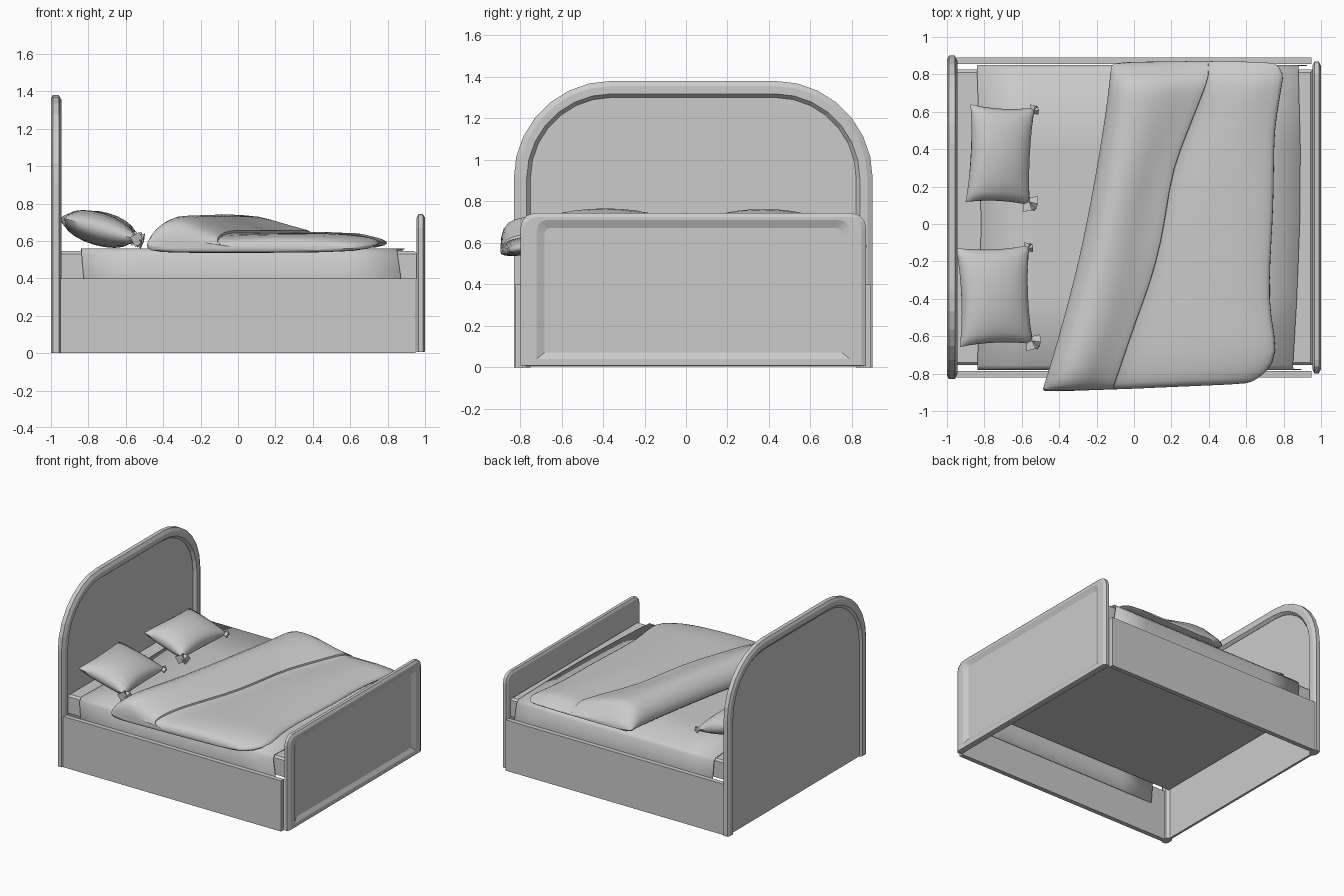
import bpy, bmesh, math
from mathutils import Vector, Matrix

if "Cube" in bpy.data.objects:
    bpy.data.objects.remove(bpy.data.objects["Cube"])

CY = 0.035  # middle of the bed frame in y


def finish(name, bm, smooth=None, subdiv=0):
    bmesh.ops.recalc_face_normals(bm, faces=bm.faces)
    me = bpy.data.meshes.new(name)
    bm.to_mesh(me)
    bm.free()
    ob = bpy.data.objects.new(name, me)
    bpy.context.collection.objects.link(ob)
    if subdiv:
        m = ob.modifiers.new("subdiv", 'SUBSURF')
        m.levels = m.render_levels = subdiv
    if smooth:
        bpy.context.view_layer.objects.active = ob
        ob.select_set(True)
        bpy.ops.object.shade_smooth_by_angle(angle=math.radians(smooth))
        ob.select_set(False)
    return ob


def loft(bm, rings, caps=True):
    vs = [[bm.verts.new(p) for p in r] for r in rings]
    n = len(vs[0])
    for a, b in zip(vs, vs[1:] if caps else vs[1:] + vs[:1]):
        for i in range(n):
            j = (i + 1) % n
            bm.faces.new((a[i], a[j], b[j], b[i]))
    if caps:
        bm.faces.new(vs[0])
        bm.faces.new(vs[-1])


def box(name, x0, x1, y0, y1, z0, z1, bevel=0):
    bm = bmesh.new()
    bmesh.ops.create_cube(bm, size=1)
    for v in bm.verts:
        v.co = Vector(((x0 + x1) / 2 + v.co.x * (x1 - x0),
                       (y0 + y1) / 2 + v.co.y * (y1 - y0),
                       (z0 + z1) / 2 + v.co.z * (z1 - z0)))
    if bevel:
        top = [e for e in bm.edges if all(v.co.z > z1 - 1e-4 for v in e.verts)]
        bmesh.ops.bevel(bm, geom=top, offset=bevel, segments=1, affect='EDGES')
    return finish(name, bm)


def arch(x, hw, z0, z1, r, seg):
    """Arched outline, from bottom +y over the top to bottom -y."""
    pts = [(x, CY + hw, z0)]
    for s in (1, -1):
        for i in range(seg + 1):
            a = math.pi / 2 * (i if s > 0 else seg - i) / seg
            pts.append((x, CY + s * (hw - r + r * math.cos(a)), z1 - r + r * math.sin(a)))
    return pts + [(x, CY - hw, z0)]


def board(name, rings, seg):
    bm = bmesh.new()
    loft(bm, [arch(*r, seg) for r in rings])
    return finish(name, bm)


def lerp_table(t, tab):
    for (a, va), (b, vb) in zip(tab, tab[1:]):
        if t <= b:
            return va + (vb - va) * max(0, (t - a) / (b - a))
    return tab[-1][1]


# headboard rim: a moulding profile (x, inset) swept over the arch
MOULDING = [(-1.0, 0.06), (-1.0, 0.02), (-0.99, 0.0), (-0.958, 0.0), (-0.945, 0.025),
            (-0.945, 0.062), (-0.966, 0.08), (-0.986, 0.08)]
paths = [arch(x, 0.865 - d, 0, 1.38 - d, 0.47 - d, 7) for x, d in MOULDING]
bm = bmesh.new()
loft(bm, list(zip(*paths)))
finish("headboard_rim", bm)

# headboard panel, set between the two faces of the rim
board("headboard_panel", [(-0.986, 0.79, 0.003, 1.305, 0.395),
                          (-0.968, 0.79, 0.003, 1.305, 0.395)], 7)

# footboard: rounded slab with a recessed outer panel
board("footboard", [(0.955, 0.815, 0.005, 0.725, 0.055), (0.964, 0.833, 0.005, 0.743, 0.07),
                    (0.988, 0.833, 0.005, 0.743, 0.07), (1.0, 0.81, 0.008, 0.725, 0.055),
                    (1.0, 0.755, 0.04, 0.71, 0.05), (0.983, 0.717, 0.07, 0.672, 0.03)], 3)

# side rails
for name, y in (("front_rail", -0.803), ("back_rail", 0.873)):
    box(name, -0.95, 0.95, y - 0.018, y + 0.018, 0, 0.40)

# mattress
box("mattress", -0.96, 0.957, -0.755, 0.825, 0.40, 0.545, 0.014)

# sheet draped over the mattress and tucked inside the rails
bm = bmesh.new()
prof = [(-0.778, 0.25), (-0.778, 0.40), (-0.778, 0.53), (-0.755, 0.556), (-0.4, 0.556),
        (0.0, 0.556), (0.4, 0.556), (0.825, 0.556), (0.848, 0.53), (0.848, 0.40), (0.848, 0.25)]
rows = []
for y, z in prof:
    drop = 0.556 - z
    x0 = -0.83 + 0.08 * drop + 0.012 * math.cos(3 * y)
    x1 = 0.84 + 0.15 * drop + 0.05 * max(0, math.cos(1.3 * (y - 0.3)))
    rows.append([bm.verts.new((x0 + (x1 - x0) * i / 6, y, z)) for i in range(7)])
for a, b in zip(rows, rows[1:]):
    for i in range(6):
        bm.faces.new((a[i], a[i + 1], b[i + 1], b[i]))
sheet = finish("sheet", bm, 65)
sol = sheet.modifiers.new("thickness", 'SOLIDIFY')
sol.thickness = 0.006
sol.offset = 0

# duvet: cross-sections along y with the head end rolled back over itself
HEAD = [(-0.89, -0.49), (-0.6, -0.40), (-0.2, -0.295), (0.2, -0.215), (0.6, -0.15), (0.86, -0.12)]
FOLD = [(-0.89, -0.11), (-0.55, 0.0), (-0.2, 0.13), (0.3, 0.21), (0.6, 0.33), (0.78, 0.40), (0.86, 0.40)]
FOOT = [(-0.89, 0.62), (-0.82, 0.74), (-0.7, 0.775), (-0.45, 0.715), (0.1, 0.745), (0.5, 0.75),
        (0.8, 0.80), (0.86, 0.76)]
rings = []
for y, puff in ((-0.9, 0.2), (-0.89, 0.75), (-0.84, 1), (-0.7, 1), (-0.5, 1), (-0.3, 1), (-0.1, 1),
                (0.1, 1), (0.3, 1), (0.5, 1), (0.65, 1), (0.76, 1), (0.80, 0.65),
                (0.845, 0.4), (0.872, 0.1)):
    h, f, e = (lerp_table(y, t) for t in (HEAD, FOLD, FOOT))
    w = f - h
    lump = 0.006 * math.sin(5 * y + 1)
    sec = [(e - 0.03, 0.562), (f + (e - f) * 0.5, 0.555), (f, 0.555), (h + 0.12, 0.555),
           (h + 0.01, 0.565), (h - 0.008, 0.61), (h + 0.025, 0.69), (h + 0.11, 0.748 + lump),
           (h + 0.06 + 0.38 * w, 0.735), (h + 0.04 + 0.62 * w, 0.695 - lump), (f - 0.03, 0.668),
           (f + 0.006, 0.656), (f - 0.01, 0.642), (f + 0.03, 0.636),
           (f + (e - f) * 0.35, 0.648 + lump), (f + (e - f) * 0.65, 0.645),
           (e - 0.09, 0.63), (e - 0.01, 0.612), (e + 0.01, 0.59)]
    hang = 0.022 if y < -0.8 else 0
    front = min(1, max(0, (-y / 0.88)) ** 6)
    rings.append([(x, y + 0.05 * front * max(0, (x + 0.48) / 1.25),
                   0.575 + (z - 0.575) * puff - hang) for x, z in sec])
bm = bmesh.new()
loft(bm, rings)
finish("duvet", bm, 60, 1)


# pillows: stuffed cushions with pinched corners and crumpled corner tips
def pillow(name, loc, a, b, thick, tilt, turn):
    bm = bmesh.new()
    n = 10
    grid = {}
    for i in range(n + 1):
        for j in range(n + 1):
            u, v = math.sin(math.pi * (i / n - 0.5)), math.sin(math.pi * (j / n - 0.5))
            t = thick * (max(0, 1 - u * u) * max(0, 1 - v * v)) ** 0.4
            x = a * u * (1 - 0.10 * (1 - v * v))
            y = b * v * (1 - 0.06 * (1 - u * u))
            rim = i in (0, n) or j in (0, n)
            top = bm.verts.new((x, y, t))
            grid[i, j] = (top, top if rim else bm.verts.new((x, y, -t)))
    for i in range(n):
        for j in range(n):
            for k in (0, 1):
                bm.faces.new([grid[p][k] for p in ((i, j), (i + 1, j), (i + 1, j + 1), (i, j + 1))])
    for s, size in ((-1, 1.3), (1, 0.8)):
        for ang in (s * 0.2, s * 1.3):
            m = (Matrix.Translation((a * 0.93, s * b * 0.93, 0)) @ Matrix.Rotation(ang, 4, 'Z')
                 @ Matrix.Rotation(math.pi / 2, 4, 'Y'))
            bmesh.ops.create_cone(bm, cap_ends=True, segments=4, radius1=0.005,
                                  radius2=0.032 * size, depth=0.07 * size, matrix=m)
    m = Matrix.Translation(loc) @ Matrix.Rotation(turn, 4, 'Z') @ Matrix.Rotation(tilt, 4, 'Y')
    bmesh.ops.transform(bm, matrix=m, verts=bm.verts)
    finish(name, bm, 45)


pillow("back_pillow", (-0.715, 0.37, 0.664), 0.18, 0.262, 0.088, 0.28, -0.05)
pillow("front_pillow", (-0.745, -0.385, 0.664), 0.205, 0.265, 0.088, 0.28, 0.04)
